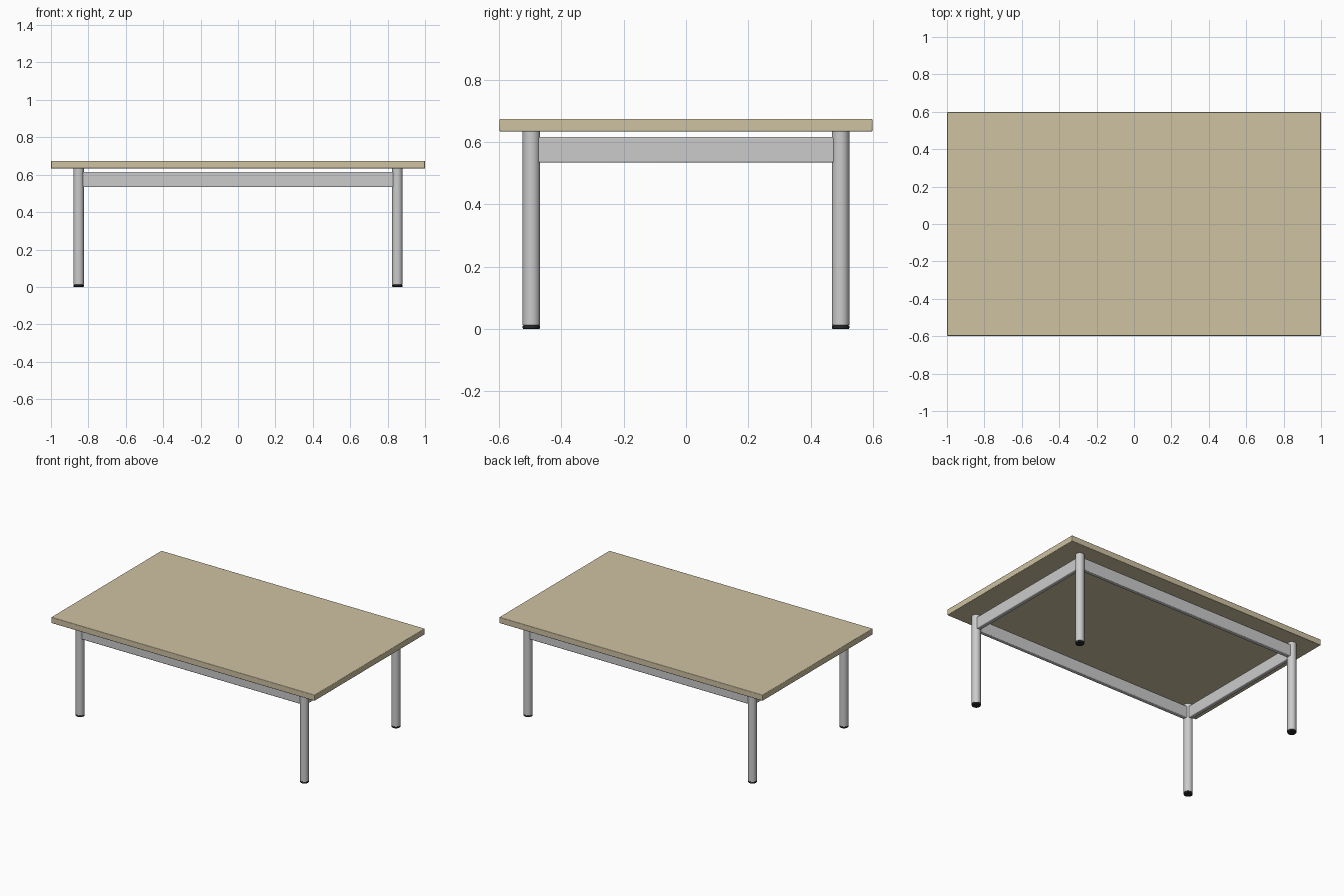
import bpy, math

if "Cube" in bpy.data.objects:
    bpy.data.objects.remove(bpy.data.objects["Cube"])

LEG_X, LEG_Y, LEG_R = 0.852, 0.496, 0.028
TOP_Z0, TOP_Z1 = 0.633, 0.674
FOOT_H = 0.012


def material(name, rgb):
    m = bpy.data.materials.new(name)
    m.diffuse_color = (*rgb, 1)
    m.use_nodes = True
    m.node_tree.nodes["Principled BSDF"].inputs["Base Color"].default_value = m.diffuse_color
    return m


def finish(ob, name, bevel, mat=None, segments=3):
    ob.name = name
    if bevel:
        b = ob.modifiers.new("bevel", 'BEVEL')
        b.width, b.segments = bevel, segments
        b.limit_method = 'ANGLE'
        b.angle_limit = math.radians(40)
    if mat:
        ob.data.materials.append(mat)
    bpy.ops.object.shade_smooth_by_angle(angle=math.radians(35))
    return ob


def box(name, centre, size, bevel, mat=None):
    bpy.ops.mesh.primitive_cube_add(size=1, location=centre)
    ob = bpy.context.object
    ob.scale = size
    bpy.ops.object.transform_apply(location=False, rotation=False, scale=True)
    return finish(ob, name, bevel, mat)


def tube(name, x, y, z0, z1, r, bevel=0, mat=None):
    bpy.ops.mesh.primitive_cylinder_add(vertices=32, radius=r, depth=z1 - z0,
                                        location=(x, y, (z0 + z1) / 2))
    return finish(bpy.context.object, name, bevel, mat, 2)


wood = material("wood", (0.62, 0.54, 0.36))
black = material("black_rubber", (0.02, 0.02, 0.02))

# Table top with softly rounded edges
box("table_top", (0, 0, (TOP_Z0 + TOP_Z1) / 2), (2, 1.196, TOP_Z1 - TOP_Z0), 0.004, wood)

# Round legs with rubber feet
for sx, side in ((-1, "left"), (1, "right")):
    for sy, end in ((-1, "front"), (1, "back")):
        x, y = sx * LEG_X, sy * LEG_Y
        tube(f"{end}_{side}_leg", x, y, FOOT_H, TOP_Z0, LEG_R)
        tube(f"{end}_{side}_foot", x, y, 0, FOOT_H, LEG_R, 0.003, black)

# Frame rails between the legs, just below the top
RAIL_Z, RAIL_H, RAIL_T = 0.574, 0.082, 0.03
for s, end, side in ((-1, "front", "left"), (1, "back", "right")):
    box(f"{end}_rail", (0, s * LEG_Y, RAIL_Z), (2 * LEG_X - 0.03, RAIL_T, RAIL_H), 0.005)
    box(f"{side}_rail", (s * LEG_X, 0, RAIL_Z), (RAIL_T, 2 * LEG_Y - 0.03, RAIL_H), 0.005)
